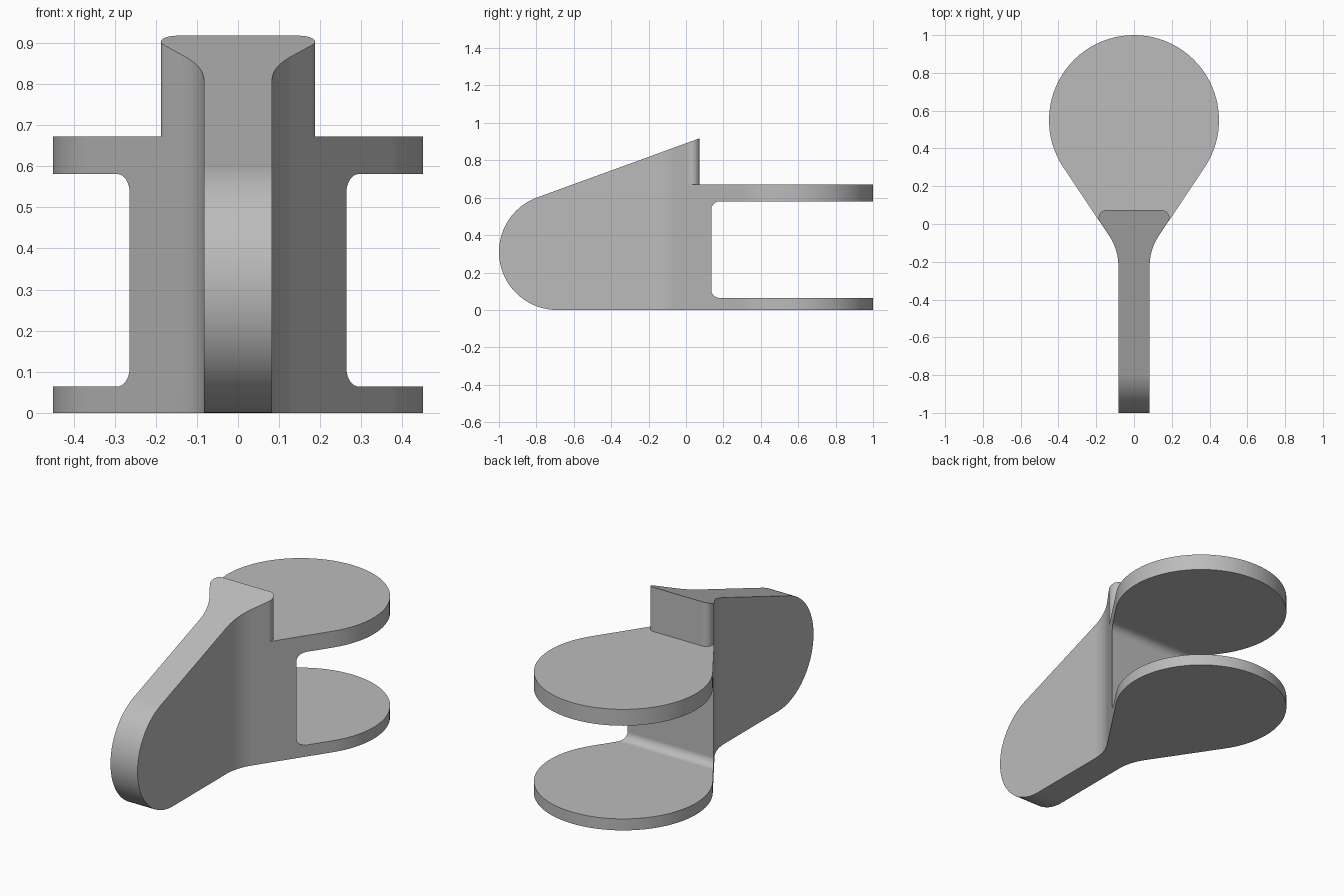
import bpy
import bmesh
from math import radians, sin, cos, tan

old = bpy.data.objects.get("Cube")
if old:
    bpy.data.objects.remove(old, do_unlink=True)

grey = bpy.data.materials.new("plain grey")
grey.use_nodes = True
colour = (0.5, 0.5, 0.5, 1)
grey.diffuse_color = colour
grey.node_tree.nodes["Principled BSDF"].inputs["Base Color"].default_value = colour


def arc(cx, cy, r, start, end, n):
    """Points along an arc, angles in degrees."""
    angles = [radians(start + (end - start) * i / n) for i in range(n + 1)]
    return [(cx + r * cos(a), cy + r * sin(a)) for a in angles]


def mirrored(points):
    return [(-x, y) for x, y in reversed(points)]


def prism(name, outline, place, low, high):
    """Extrude a closed outline; place maps (u, v, depth) to a 3D point."""
    bm = bmesh.new()
    face = bm.faces.new([bm.verts.new(place(u, v, low)) for u, v in outline])
    ext = bmesh.ops.extrude_face_region(bm, geom=[face])
    for v in ext["geom"]:
        if isinstance(v, bmesh.types.BMVert):
            v.co = v.co + (place_vec(place) * (high - low))
    bmesh.ops.recalc_face_normals(bm, faces=bm.faces)
    mesh = bpy.data.meshes.new(name)
    bm.to_mesh(mesh)
    bm.free()
    mesh.materials.append(grey)
    obj = bpy.data.objects.new(name, mesh)
    bpy.context.collection.objects.link(obj)
    return obj


def upright(u, v, d):
    return (u, v, d)


def sideways(u, v, d):
    return (d, u, v)


def place_vec(place):
    from mathutils import Vector
    return Vector(place(0, 0, 1))


def apply_boolean(target, cutter, operation):
    cutter.hide_render = True
    mod = target.modifiers.new("cut", 'BOOLEAN')
    mod.object, mod.operation, mod.solver = cutter, operation, 'EXACT'
    bpy.ops.object.select_all(action='DESELECT')
    bpy.context.view_layer.objects.active = target
    target.select_set(True)
    bpy.ops.object.modifier_apply(modifier=mod.name)
    bpy.data.objects.remove(cutter, do_unlink=True)


# Main dimensions: round plate, flared neck and narrow arm
plate_r, plate_y = 0.45, 0.55
arm_half = 0.083
flare = 33.8
s, c, t = sin(radians(flare)), cos(radians(flare)), tan(radians(flare))


def flare_x(y):
    """Half width of the flared side wall at y."""
    return plate_r * c + (y - (plate_y - plate_r * s)) * t


# Plan outline of the whole bracket
neck_r = 0.28
corner_y = plate_y - plate_r * s - (plate_r * c - arm_half) / t
neck_y = corner_y - neck_r * tan(radians(flare / 2))
neck = arc(arm_half + neck_r, neck_y, neck_r, 180, 180 - flare, 10)
disc = arc(0, plate_y, plate_r, -flare, 180 + flare, 56)
plan = [(arm_half, -1.1)] + neck + disc + mirrored(neck) + [(-arm_half, -1.1)]
bracket = prism("bracket_body", plan, upright, 0, 1.5)

# Side profile: round nose and sloping top
nose_r, slope = 0.31, 20
nose = arc(-1 + nose_r, nose_r, nose_r, 270, 90 + slope, 32)
tip_y, tip_z = nose[-1]
profile = nose + [(1.1, tip_z + (1.1 - tip_y) * tan(radians(slope))), (1.1, 0)]
apply_boolean(bracket, prism("side_profile", profile, sideways, -1, 1), 'INTERSECT')

# Slot between the two round plates
slot_y, slot_low, slot_high, r = 0.135, 0.064, 0.581, 0.045
slot = ([(1.2, slot_low)]
        + arc(slot_y + r, slot_low + r, r, 270, 180, 8)
        + arc(slot_y + r, slot_high - r, r, 180, 90, 8)
        + [(1.2, slot_high)])
apply_boolean(bracket, prism("slot_cutter", slot, sideways, -1, 1), 'DIFFERENCE')

# Clear the space above the upper plate, leaving a tab with rounded corners
tab_y, tab_r = 0.073, 0.04
tab_x = flare_x(tab_y) - tab_r / tan(radians((90 - flare) / 2))
corner = arc(tab_x, tab_y - tab_r, tab_r, -flare, 90, 12)
edge_y = corner[0][1]
above = [(1, edge_y)] + corner + mirrored(corner) + [(-1, edge_y), (-1, 1.2), (1, 1.2)]
apply_boolean(bracket, prism("tab_cutter", above, upright, 0.672, 2), 'DIFFERENCE')

# Smooth the curved walls, keeping the rims crisp and flat faces flat
bpy.ops.object.shade_smooth_by_angle(angle=radians(30))
weighted = bracket.modifiers.new("flat faces", 'WEIGHTED_NORMAL')
weighted.keep_sharp = True
